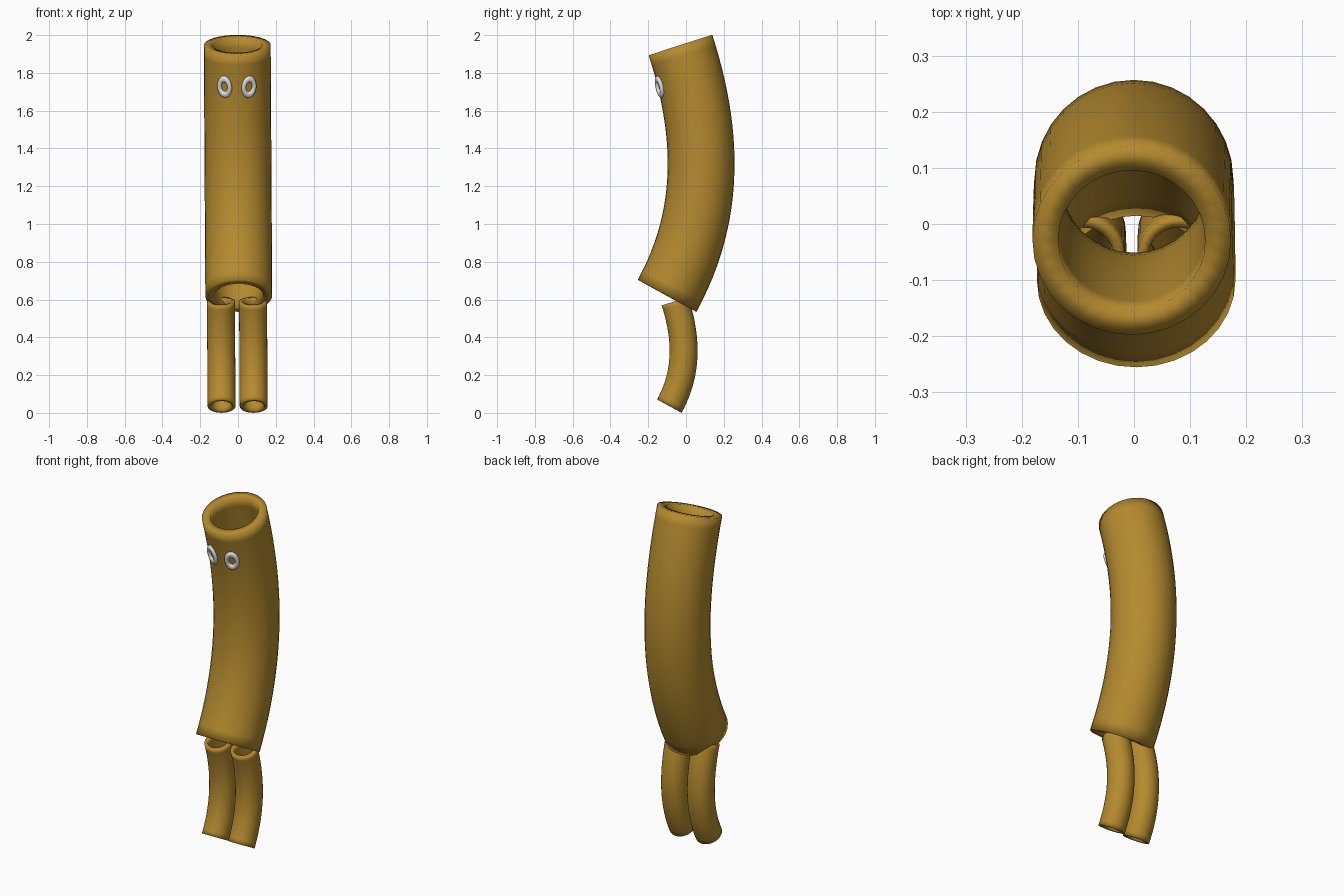
import bpy, bmesh, math
from mathutils import Vector, Matrix

if "Cube" in bpy.data.objects:
    bpy.data.objects.remove(bpy.data.objects["Cube"])


def material(name, rgb):
    m = bpy.data.materials.new(name)
    m.diffuse_color = (*rgb, 1)
    m.use_nodes = True
    m.node_tree.nodes["Principled BSDF"].inputs["Base Color"].default_value = m.diffuse_color
    return m


OCHRE = material("ochre pasta", (0.46, 0.255, 0.028))
WHITE = material("eye white", (0.74, 0.74, 0.76))

R = 0.177          # outer radius of the body
BOW = 1.32         # height where the bow reaches furthest back
Z0, Z1 = 0.62, 1.947


def axis_point(z):
    """Bent centre line of the body and its tangent at height z."""
    t = z - BOW
    x = 0.004 - 0.008 * (z - Z0) / (Z1 - Z0)
    p = Vector((x, 0.08 - 0.32 * t * t + 0.068 * t ** 3, z))
    d = Vector((-0.006, -0.64 * t + 0.204 * t * t, 1)).normalized()
    return p, d


def finish(name, bm, mat):
    bmesh.ops.recalc_face_normals(bm, faces=bm.faces)
    me = bpy.data.meshes.new(name)
    bm.to_mesh(me)
    bm.free()
    me.materials.append(mat)
    for p in me.polygons:
        p.use_smooth = True
    ob = bpy.data.objects.new(name, me)
    bpy.context.collection.objects.link(ob)
    return ob


def macaroni(name, scale=1.0, bottom=None, sides=32, steps=24):
    """Hollow bent tube, open at both ends, with flat rims."""
    base = axis_point(Z0)[0]
    bottom = base if bottom is None else Vector(bottom)
    bm = bmesh.new()
    zs = [Z0 + (Z1 - Z0) * i / steps for i in range(steps + 1)]
    # outside going up, then inside going down
    rings = []
    for z, r in [(z, R) for z in zs] + [(z, R * 0.74) for z in reversed(zs)]:
        p, d = axis_point(z)
        u = Vector((1, 0, 0))
        v = d.cross(u).normalized()
        u = v.cross(d)
        ring = []
        for k in range(sides):
            a = math.tau * k / sides
            q = p + r * (math.cos(a) * u + math.sin(a) * v)
            ring.append(bm.verts.new(bottom + (q - base) * scale))
        rings.append(ring)
    for i, ring in enumerate(rings):
        nxt = rings[(i + 1) % len(rings)]
        for k in range(sides):
            j = (k + 1) % sides
            bm.faces.new((ring[k], ring[j], nxt[j], nxt[k]))
    return finish(name, bm, OCHRE)


def eye(name, x, lean):
    """Flattened oval ring half sunk into the front of the body."""
    p, d = axis_point(1.765)
    dx = x - p.x
    side = Vector((1, 0, 0))
    front = side.cross(d).normalized()
    if front.y > 0:
        front = -front
    depth = math.sqrt(R * R - dx * dx)
    normal = (front * depth + side * dx).normalized()
    right = d.cross(normal).normalized()
    rot = Matrix((right, d, normal)).transposed().to_4x4()
    frame = Matrix.Translation(p + normal * R) @ rot @ Matrix.Rotation(lean, 4, 'Z')
    bm = bmesh.new()
    n, m = 32, 12
    rings = []
    for i in range(n):
        a = math.tau * i / n
        ring = []
        for k in range(m):
            b = math.tau * k / m
            s = 1 + 0.42 * math.cos(b)
            ring.append(bm.verts.new(frame @ Vector((
                0.029 * s * math.cos(a), 0.042 * s * math.sin(a), 0.013 * math.sin(b)))))
        rings.append(ring)
    for i in range(n):
        for k in range(m):
            j = (k + 1) % m
            r2 = rings[(i + 1) % n]
            bm.faces.new((rings[i][k], r2[k], r2[j], rings[i][j]))
    return finish(name, bm, WHITE)


# body and two smaller copies of it as legs
macaroni("body")
macaroni("left_leg", 0.418, (0.083, -0.088, 0.036))
macaroni("right_leg", 0.418, (-0.087, -0.088, 0.036))

# ring eyes
eye("left_eye", 0.058, -0.08)
eye("right_eye", -0.071, 0.08)
